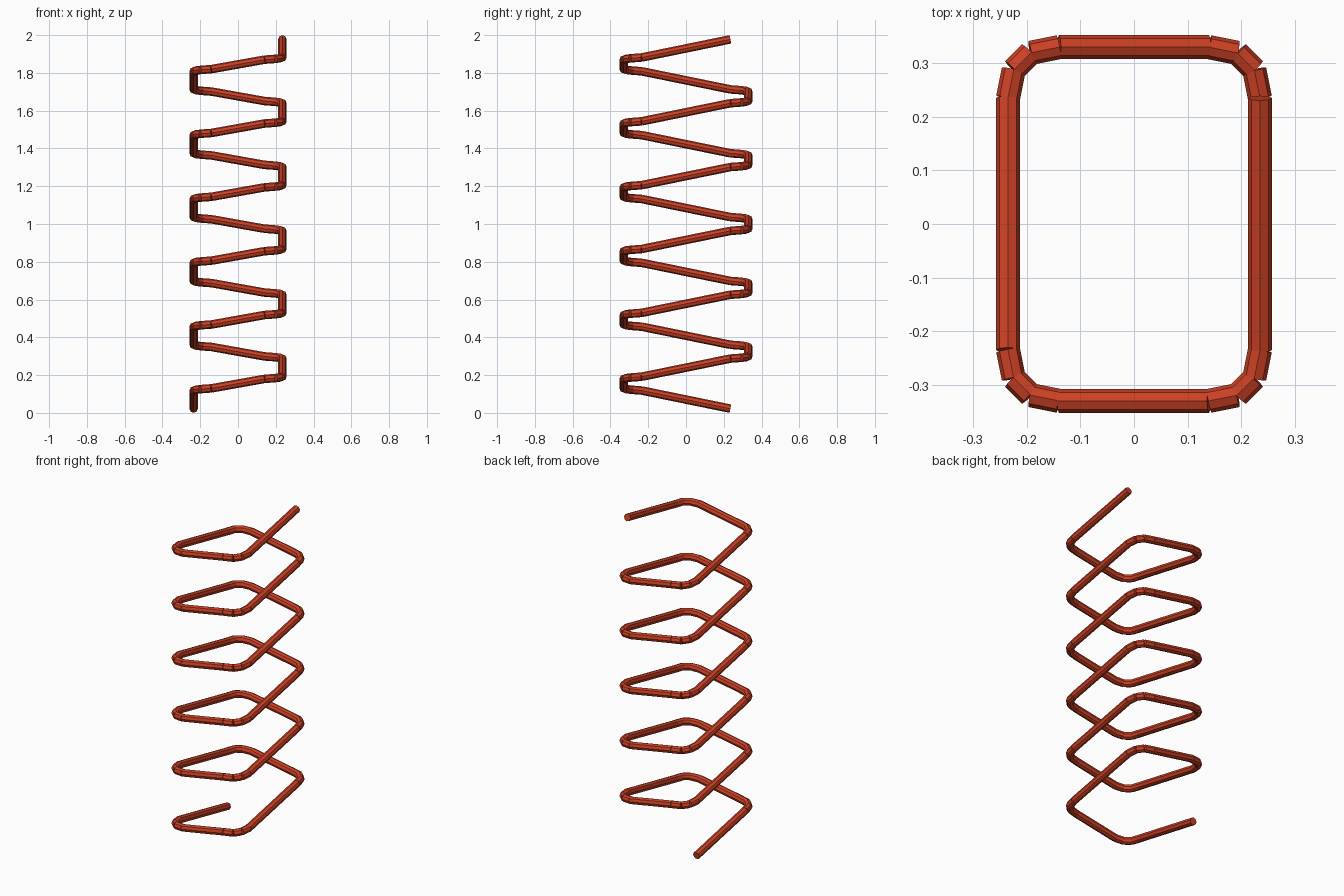
import bpy, bmesh, math
from mathutils import Vector, Matrix

cube = bpy.data.objects.get("Cube")
if cube:
    bpy.data.objects.remove(cube, do_unlink=True)

RADIUS = 0.0225        # wire thickness
SIDES = 8
HALF_X, HALF_Y = 0.235, 0.33
BEND = 0.095           # size of the rounded corners
PITCH = 0.338          # rise per turn
SIDE_RISE, END_RISE = 0.096, 0.05
CORNER_RISE = (PITCH / 2 - SIDE_RISE - END_RISE) / 2
TURNS = 6

# Red metal
red = bpy.data.materials.new("spring_red")
red.use_nodes = True
colour = (0.60, 0.052, 0.018, 1)
red.diffuse_color = colour
red.node_tree.nodes["Principled BSDF"].inputs["Base Color"].default_value = colour


def corner(start, tip, end, z):
    """Three-step rounded corner that climbs evenly."""
    pts = []
    for i in (1, 2, 3):
        t = i / 3
        p = start * (1 - t) ** 2 + tip * 2 * t * (1 - t) + end * t ** 2
        pts.append(Vector((p.x, p.y, z + CORNER_RISE * t)))
    return pts


def half_turn(s, z):
    """Side run, corner, end run, corner; s = 1 starts on the right side."""
    a = Vector((-s * HALF_X, s * (HALF_Y - BEND), 0))
    b = Vector((-s * HALF_X, -s * (HALF_Y - BEND), 0))
    c = Vector((-s * (HALF_X - BEND), -s * HALF_Y, 0))
    d = Vector((s * (HALF_X - BEND), -s * HALF_Y, 0))
    e = Vector((s * HALF_X, -s * (HALF_Y - BEND), 0))
    up = Vector((0, 0, 1))
    z1 = z + SIDE_RISE
    pts = [a + up * z, b + up * z1]
    pts += corner(b, Vector((-s * HALF_X, -s * HALF_Y, 0)), c, z1)
    z2 = z1 + CORNER_RISE + END_RISE
    pts.append(d + up * z2)
    pts += corner(d, Vector((s * HALF_X, -s * HALF_Y, 0)), e, z2)
    return pts


# Path of the wire, ending after the last side run
path = []
for k in range(2 * TURNS):
    pts = half_turn(1 if k % 2 == 0 else -1, RADIUS + k * PITCH / 2)
    if k == 2 * TURNS - 1:
        pts = pts[:2]
    path += pts if not path else pts[1:]

# Straight rods laid end to end along the path
bm = bmesh.new()
for p, q in zip(path, path[1:]):
    axis = (q - p).normalized()
    side = axis.cross(Vector((0, 0, 1))).normalized()
    frame = Matrix((side, axis.cross(side), axis)).transposed().to_4x4()
    bmesh.ops.create_cone(bm, cap_ends=True, segments=SIDES,
                          radius1=RADIUS, radius2=RADIUS, depth=(q - p).length,
                          matrix=Matrix.Translation((p + q) / 2) @ frame)

mesh = bpy.data.meshes.new("coil_spring")
bm.to_mesh(mesh)
bm.free()
mesh.materials.append(red)
spring = bpy.data.objects.new("coil_spring", mesh)
bpy.context.collection.objects.link(spring)
